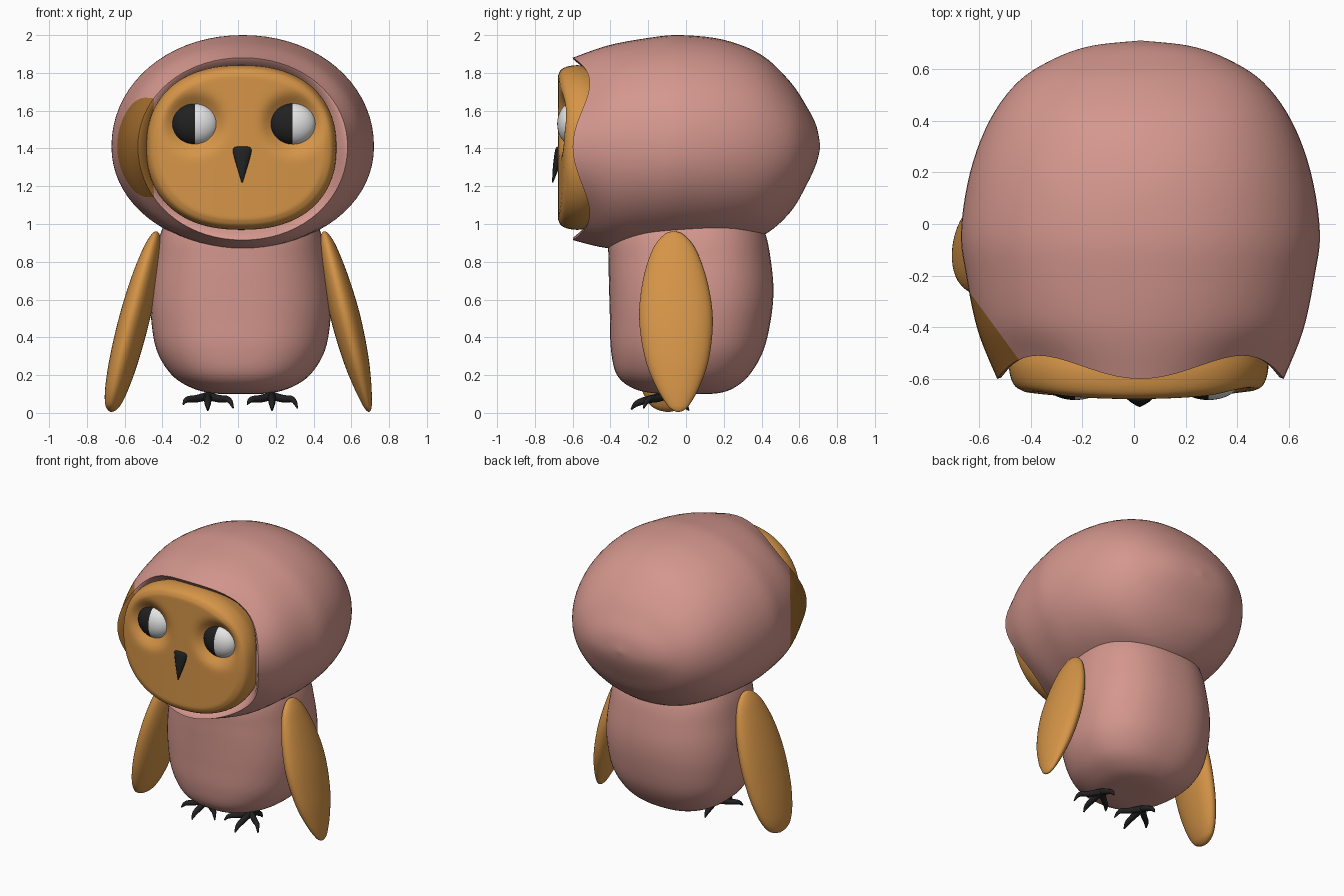
import bpy, bmesh, math
from mathutils import Vector

if "Cube" in bpy.data.objects:
    bpy.data.objects.remove(bpy.data.objects["Cube"])


def material(name, rgb):
    m = bpy.data.materials.new(name)
    m.diffuse_color = (*rgb, 1)
    m.use_nodes = True
    m.node_tree.nodes["Principled BSDF"].inputs["Base Color"].default_value = m.diffuse_color
    return m


PINK = material("dusty_pink", (0.66, 0.31, 0.27))
ORANGE = material("orange", (0.67, 0.30, 0.064))
DARK = material("dark_orange", (0.37, 0.155, 0.028))
BLACK = material("black", (0.015, 0.015, 0.015))
WHITE = material("white", (0.78, 0.78, 0.78))


def spline(pts, n=5):
    """Catmull-Rom interpolation of rows of numbers."""
    out = []
    for i in range(len(pts) - 1):
        p0, p1 = pts[max(i - 1, 0)], pts[i]
        p2, p3 = pts[i + 1], pts[min(i + 2, len(pts) - 1)]
        for k in range(n):
            t = k / n
            out.append(tuple(
                0.5 * (2 * b + (c - a) * t + (2 * a - 5 * b + 4 * c - d) * t * t
                       + (3 * b - a - 3 * c + d) * t ** 3)
                for a, b, c, d in zip(p0, p1, p2, p3)))
    return out + [tuple(pts[-1])]


def finish(name, bm, mats, angle=50):
    bmesh.ops.recalc_face_normals(bm, faces=bm.faces[:])
    me = bpy.data.meshes.new(name)
    bm.to_mesh(me)
    bm.free()
    for m in mats:
        me.materials.append(m)
    ob = bpy.data.objects.new(name, me)
    bpy.context.collection.objects.link(ob)
    bpy.ops.object.select_all(action='DESELECT')
    ob.select_set(True)
    bpy.context.view_layer.objects.active = ob
    bpy.ops.object.shade_smooth_by_angle(angle=math.radians(angle))
    return ob


def loft(rows, place, power=2.0, seg=64):
    """Skin of superellipse rings; place(row, c, s) gives each point."""
    bm = bmesh.new()
    rings = []
    for row in rows:
        ring = []
        for i in range(seg):
            a = 2 * math.pi * i / seg
            c, s = math.cos(a), math.sin(a)
            c = math.copysign(abs(c) ** (2 / power), c)
            s = math.copysign(abs(s) ** (2 / power), s)
            ring.append(bm.verts.new(place(row, c, s)))
        rings.append(ring)
    for r, q in zip(rings, rings[1:]):
        for i in range(seg):
            j = (i + 1) % seg
            bm.faces.new((r[i], r[j], q[j], q[i]))
    bm.faces.new(rings[0])
    bm.faces.new(rings[-1])
    return bm


# Head: rings along y as (y, half width, top, bottom, rim waviness)
shell = spline([(-0.555, 0.555, 1.88, 0.915, 1), (-0.4, 0.63, 1.945, 0.872, 0.3),
                (-0.2, 0.675, 1.985, 0.87, 0), (-0.03, 0.695, 2.0, 0.875, 0),
                (0.2, 0.66, 1.975, 0.89, 0), (0.4, 0.585, 1.895, 0.935, 0),
                (0.55, 0.475, 1.755, 1.06, 0), (0.64, 0.335, 1.62, 1.21, 0),
                (0.69, 0.19, 1.52, 1.32, 0), (0.71, 0.01, 1.42, 1.40, 0)])
lip = [(-0.47, 0.47, 1.81, 1.0, 1), (-0.52, 0.515, 1.845, 0.955, 1),
       (-0.55, 0.54, 1.87, 0.93, 1)]


def head_point(row, c, s):
    y, a, top, bot, wave = row
    mid = 1.41
    z = mid + s * ((top - mid) if s > 0 else (mid - bot))
    return (0.025 + a * c, y - 0.045 * wave * math.cos(4 * math.atan2(s, c)), z)


bm = loft(lip + shell, head_point, 2.05, 72)
cut_co, cut_no = Vector((-0.64, -0.26, 1.4)), Vector((-0.26, -0.19, 0)).normalized()
bmesh.ops.bisect_plane(bm, geom=bm.verts[:] + bm.edges[:] + bm.faces[:],
                       plane_co=cut_co, plane_no=cut_no)
for f in bm.faces:      # darker cheek patch beyond the slanted plane
    f.material_index = int((f.calc_center_median() - cut_co).dot(cut_no) > 0)
bm.faces.ensure_lookup_table()
finish("head", bm, [PINK, DARK])

# Face panel: rounded disc with two eye sockets
EYES = [(-0.228, 1.53), (0.288, 1.53)]


def face_point(row, c, s):
    frac, y = row
    x = 0.018 + 0.502 * frac * c
    z = 1.405 + 0.435 * frac * s
    y += 0.03 * min(1, (x / 0.45) ** 2)
    for ex, ez in EYES:
        d = math.hypot(x - ex, z - ez)
        y += 0.065 * math.exp(-(d / 0.135) ** 4)
    return (x, y, z)


edge = spline([(0.96, -0.48), (1.0, -0.56), (0.99, -0.62), (0.95, -0.66), (0.88, -0.677)], 4)
inner = [(0.88 * (1 - k / 26) + 0.005, -0.678) for k in range(1, 27)]
finish("face_panel", loft(edge + inner, face_point, 2.3, 96), [ORANGE])

# Eyes: flattened balls, black on the left half and white on the right
for side, (ex, ez) in zip(("left", "right"), EYES):
    bm = bmesh.new()
    bmesh.ops.create_uvsphere(bm, u_segments=32, v_segments=20, radius=1)
    for f in bm.faces:
        f.material_index = int(f.calc_center_median().x > 0)
    for v in bm.verts:
        v.co = (ex + 0.125 * v.co.x, -0.602 + 0.08 * v.co.y, ez + 0.112 * v.co.z)
    finish(side + "_eye", bm, [BLACK, WHITE])

# Beak: rings down z as (z, half width, centre y, depth)
beak = spline([(1.412, 0.045, -0.665, 0.012), (1.395, 0.053, -0.67, 0.022),
               (1.33, 0.036, -0.682, 0.02), (1.27, 0.018, -0.695, 0.012),
               (1.22, 0.003, -0.706, 0.003)], 3)
finish("beak", loft(beak, lambda r, c, s: (0.022 + r[1] * c, r[2] + r[3] * s, r[0]), 2, 20),
       [BLACK])

# Body: rings up z as (z, half width, front y, back y)
body = spline([(0.1, 0.02, -0.02, 0.04), (0.103, 0.14, -0.16, 0.16),
               (0.13, 0.255, -0.28, 0.25), (0.2, 0.365, -0.365, 0.335),
               (0.33, 0.445, -0.397, 0.41), (0.5, 0.475, -0.403, 0.45),
               (0.65, 0.475, -0.407, 0.463), (0.8, 0.455, -0.41, 0.45),
               (0.95, 0.425, -0.405, 0.42), (1.1, 0.36, -0.33, 0.35)])


def body_point(r, c, s):
    z, a, front, back = r
    m = 0.03
    return (0.015 + a * c, m + s * ((back - m) if s > 0 else (m - front)), z)


finish("body", loft(body, body_point, 2.35), [PINK])


# Wings: flat leaf shapes from shoulder to tip, rows (t, half breadth)
def wing(name, top, tip, yaw, rows):
    top, tip = Vector(top), Vector(tip)
    broad = Vector((math.sin(yaw), math.cos(yaw), 0))
    thick = broad.cross(tip - top).normalized()

    def point(r, c, s):
        return top.lerp(tip, r[0]) + broad * (r[1] * c) + thick * (0.4 * r[1] * s)

    finish(name, loft(spline(rows), point, 2, 40), [ORANGE])


leaf = [(0, 0.012), (0.02, 0.055), (0.1, 0.115), (0.27, 0.17), (0.48, 0.195),
        (0.7, 0.17), (0.86, 0.115), (0.96, 0.06), (0.99, 0.03), (1, 0.005)]
blunt = leaf[:5] + [(0.7, 0.185), (0.86, 0.15), (0.95, 0.105), (0.985, 0.06), (1, 0.008)]
wing("right_wing", (0.455, -0.065, 0.96), (0.695, -0.04, 0.005), 0, leaf)
wing("left_wing", (-0.43, -0.06, 0.96), (-0.675, -0.095, 0.005), 0.12, blunt)

# Feet: three front toes and one back toe each, as tapered curved tubes
TOES = [((-0.06, -0.16, 0.075), (-0.11, -0.2, 0.07), (-0.13, -0.225, 0.045)),
        ((0, -0.2, 0.07), (0, -0.26, 0.05), (0, -0.29, 0.018)),
        ((0.06, -0.16, 0.075), (0.11, -0.2, 0.07), (0.135, -0.225, 0.025)),
        ((0, -0.06, 0.07), (0, -0.01, 0.045), (0, 0.015, 0.012))]
for side, fx in (("left", -0.16), ("right", 0.18)):
    cu = bpy.data.curves.new(side + "_foot", 'CURVE')
    cu.dimensions = '3D'
    cu.bevel_depth = 0.02
    cu.bevel_resolution = 2
    cu.use_fill_caps = True
    for toe in TOES:
        path = spline([(0, -0.11, 0.09, 1.1)] + [(*p, r) for p, r in zip(toe, (1, 0.8, 0.2))], 4)
        sp = cu.splines.new('POLY')
        sp.points.add(len(path) - 1)
        for pt, (x, y, z, r) in zip(sp.points, path):
            pt.co = (x + fx, y, z, 1)
            pt.radius = r
    cu.materials.append(BLACK)
    ob = bpy.data.objects.new(side + "_foot", cu)
    bpy.context.collection.objects.link(ob)
    bpy.ops.object.select_all(action='DESELECT')
    ob.select_set(True)
    bpy.context.view_layer.objects.active = ob
    bpy.ops.object.convert(target='MESH')
    bpy.ops.object.shade_smooth_by_angle(angle=math.radians(50))
